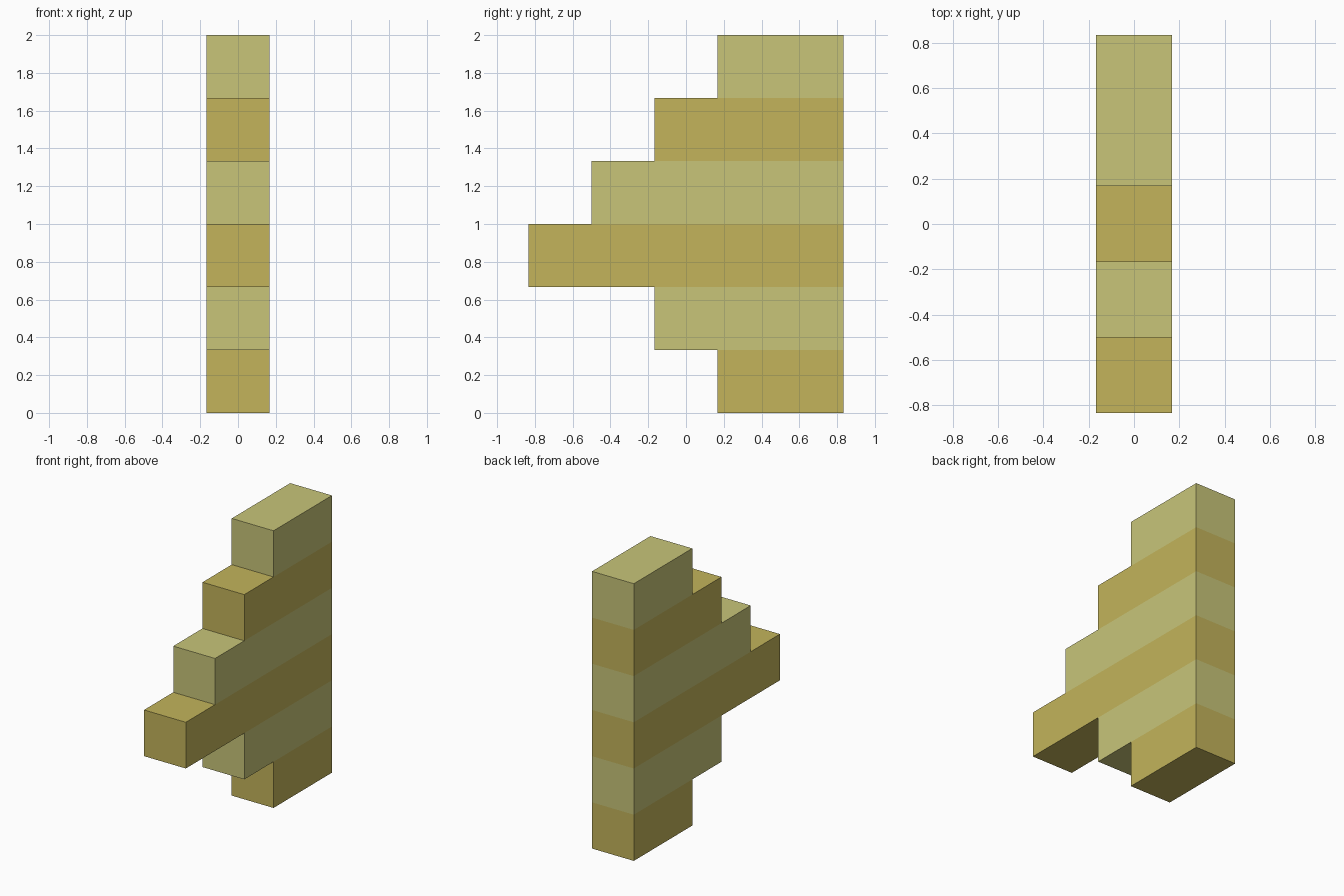
import bpy
import bmesh
from mathutils import Matrix, Vector

if "Cube" in bpy.data.objects:
    bpy.data.objects.remove(bpy.data.objects["Cube"])

U = 1 / 3       # block size: every layer is one unit high and wide
BACK = 2.5 * U  # shared flat back of all layers


def material(name, rgb):
    mat = bpy.data.materials.new(name)
    lin = [((c / 255 + 0.055) / 1.055) ** 2.4 for c in rgb]
    mat.diffuse_color = (*lin, 1)
    mat.use_nodes = True
    mat.node_tree.nodes["Principled BSDF"].inputs["Base Color"].default_value = mat.diffuse_color
    return mat


def layer(name, level, length, mat):
    """A beam one unit wide and high, reaching forward from the back."""
    bm = bmesh.new()
    size = Matrix.Diagonal((U, length * U, U, 1))
    centre = Vector((0, BACK - length * U / 2, (level + 0.5) * U))
    bmesh.ops.create_cube(bm, size=1, matrix=Matrix.Translation(centre) @ size)
    mesh = bpy.data.meshes.new(name)
    bm.to_mesh(mesh)
    bm.free()
    mesh.materials.append(mat)
    bpy.context.collection.objects.link(bpy.data.objects.new(name, mesh))


gold = material("dark_gold", (195, 180, 91))
straw = material("pale_straw", (200, 197, 121))

# Stepped layers from bottom to top, lengths in units, alternating colours
for i, length in enumerate((2, 3, 5, 4, 3, 2)):
    layer(f"step_layer_{i + 1}", i, length, straw if i % 2 else gold)
